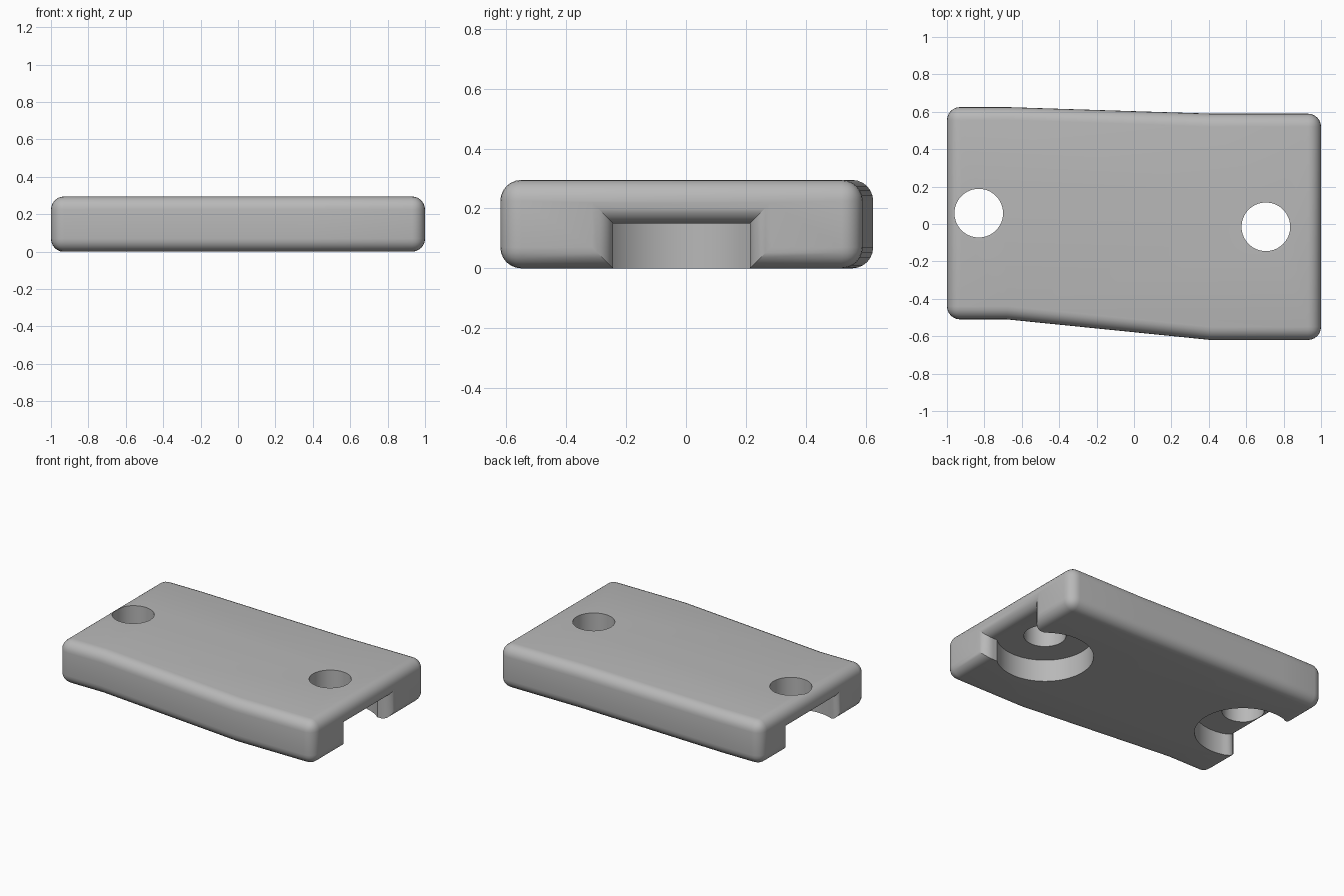
import bpy, bmesh
from math import sin, cos, radians, pi

cube = bpy.data.objects.get("Cube")
if cube:
    bpy.data.objects.remove(cube, do_unlink=True)

HEIGHT, POCKET_TOP, ROUND = 0.295, 0.15, 0.07
HOLE_R, POCKET_R = 0.13, 0.30

grey = bpy.data.materials.new("plain_grey")
grey.use_nodes = True
grey.diffuse_color = (0.48, 0.48, 0.48, 1)
grey.node_tree.nodes["Principled BSDF"].inputs["Base Color"].default_value = grey.diffuse_color


def prism(name, points, low, high):
    """Extrude a flat outline from one height to another."""
    bm = bmesh.new()
    base = bm.faces.new([bm.verts.new((x, y, low)) for x, y in points])
    side = bmesh.ops.extrude_face_region(bm, geom=[base])
    top = [v for v in side["geom"] if isinstance(v, bmesh.types.BMVert)]
    bmesh.ops.translate(bm, verts=top, vec=(0, 0, high - low))
    bmesh.ops.recalc_face_normals(bm, faces=bm.faces)
    mesh = bpy.data.meshes.new(name)
    bm.to_mesh(mesh)
    bm.free()
    obj = bpy.data.objects.new(name, mesh)
    mesh.materials.append(grey)
    bpy.context.collection.objects.link(obj)
    return obj


def cut(obj, cutter):
    """Subtract a cutter and discard it."""
    mod = obj.modifiers.new("cut", 'BOOLEAN')
    mod.operation = 'DIFFERENCE'
    mod.solver = 'EXACT'
    mod.object = cutter
    bpy.context.view_layer.objects.active = obj
    bpy.ops.object.modifier_apply(modifier=mod.name)
    bpy.data.objects.remove(cutter, do_unlink=True)


def circle(cx, cy, r, n=64):
    return [(cx + r * cos(2 * pi * i / n), cy + r * sin(2 * pi * i / n)) for i in range(n)]


def pocket_outline(cx, cy, end, angle, mouth):
    """Round pocket with a straight-sided mouth running out through one end."""
    start, n = radians(angle), 48
    arc = [start + (2 * pi - 2 * start) * i / n for i in range(n + 1)]
    pts = [(POCKET_R * cos(a), POCKET_R * sin(a)) for a in arc]
    nx, ny = pts[0]
    gap = abs(end - cx)
    far = gap + 0.1
    half = ny + (mouth - ny) * (far - nx) / (gap - nx)
    pts += [(far, -half), (far, half)]
    s = 1 if end > 0 else -1
    return [(cx + s * x, cy + y) for x, y in pts]


# Plate body with a gently skewed outline
plate = prism("plate", [(-1, -0.51), (-0.68, -0.51), (0.41, -0.62), (1, -0.62),
                        (1, 0.59), (0.41, 0.59), (-0.68, 0.625), (-1, 0.625)], 0, HEIGHT)

# Open pockets under both ends: centre x, centre y, end, neck angle, mouth half width
ends = [(0.705, -0.015, 1, 49.5, 0.228), (-0.83, 0.058, -1, 73.5, 0.247)]
for cx, cy, end, angle, mouth in ends:
    cut(plate, prism("pocket_cutter", pocket_outline(cx, cy, end, angle, mouth), -0.1, POCKET_TOP))

# Round every edge around the outer walls, including the pocket mouths
bm = bmesh.new()
bm.from_mesh(plate.data)
outer = set()
for f in bm.faces:
    c = f.calc_center_median()
    if abs(f.normal.z) < 0.1 and (abs(c.x) > 0.99 or abs(c.y) > 0.45):
        outer.add(f)
edges = [e for e in bm.edges if len(e.link_faces) == 2
         and any(f in outer for f in e.link_faces)
         and e.calc_face_angle() > radians(30)]
bmesh.ops.bevel(bm, geom=edges, offset=ROUND, offset_type='OFFSET', segments=6,
                profile=0.5, affect='EDGES', clamp_overlap=True)
bm.to_mesh(plate.data)
bm.free()

# Screw holes straight through
for cx, cy, *_ in ends:
    cut(plate, prism("hole_cutter", circle(cx, cy, HOLE_R), -0.1, HEIGHT + 0.1))

# Smooth rounded edges, crisp rims
bpy.ops.object.select_all(action='DESELECT')
plate.select_set(True)
bpy.context.view_layer.objects.active = plate
bpy.ops.object.shade_smooth_by_angle(angle=radians(30))
